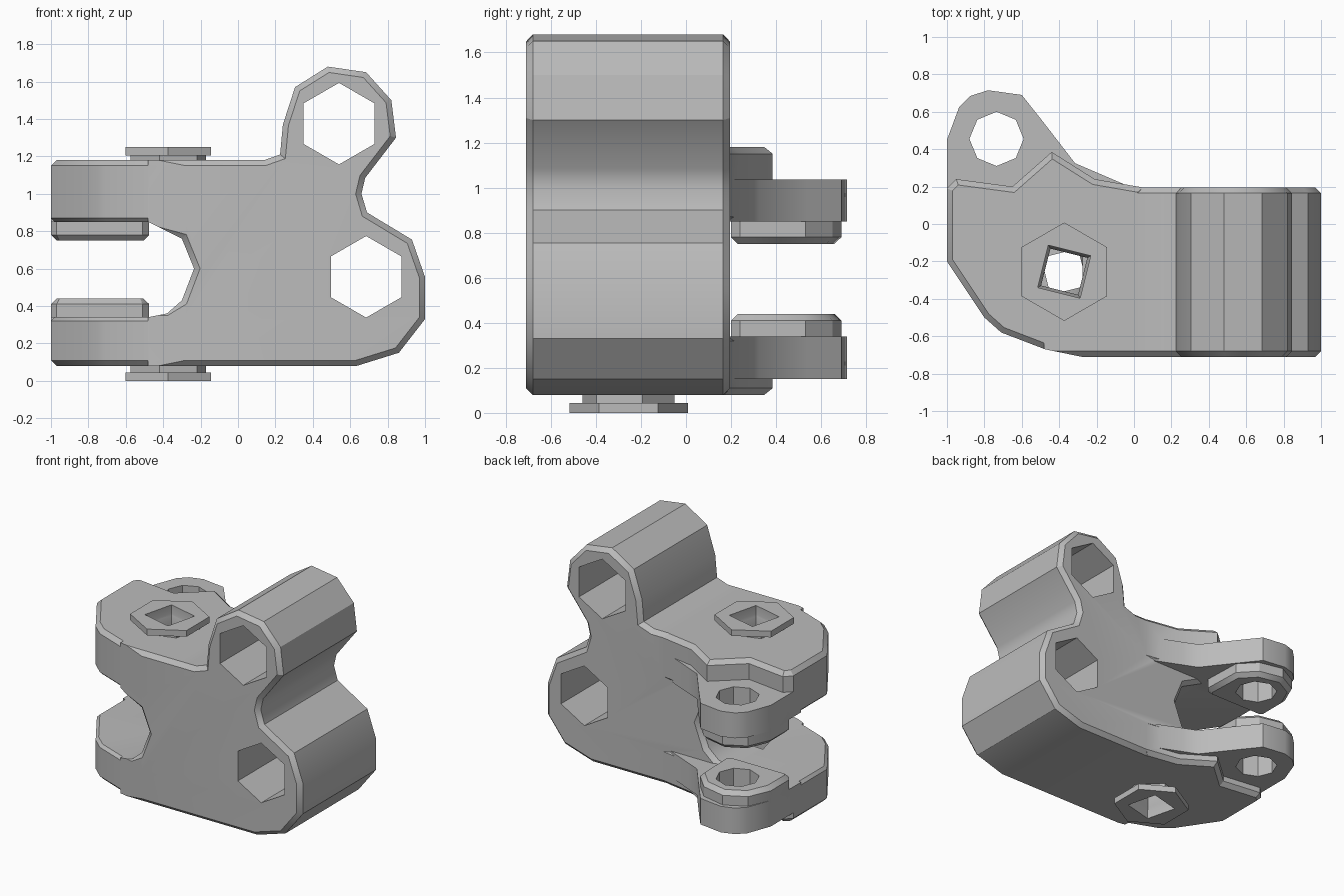
import bpy, bmesh, math
from mathutils import Vector

cube = bpy.data.objects.get("Cube")
if cube:
    bpy.data.objects.remove(cube, do_unlink=True)

grey = bpy.data.materials.new("plain grey")
grey.use_nodes = True
grey.diffuse_color = (0.5, 0.5, 0.5, 1)
grey.node_tree.nodes["Principled BSDF"].inputs["Base Color"].default_value = grey.diffuse_color


def inset(pts, d):
    """Mitred inward offset of a closed outline."""
    area = sum(a[0] * b[1] - b[0] * a[1] for a, b in zip(pts, pts[1:] + pts[:1]))
    side = 1 if area > 0 else -1
    out = []
    for i, p in enumerate(pts):
        p = Vector(p)
        u = (p - Vector(pts[i - 1])).normalized()
        v = (Vector(pts[(i + 1) % len(pts)]) - p).normalized()
        n = Vector((-u.y - v.y, u.x + v.x)) * side
        out.append(p + n * (d / (1 + u.dot(v))))
    return out


def prism(name, pts, rings, axis="z"):
    """Stack of (position, inset) rings of one outline, capped at both ends."""
    bm = bmesh.new()
    loops = []
    for pos, d in rings:
        ring = inset(pts, d)
        loops.append([bm.verts.new((p.x, p.y, pos) if axis == "z" else (p.x, pos, p.y)) for p in ring])
    n = len(pts)
    for a, b in zip(loops, loops[1:]):
        for i in range(n):
            j = (i + 1) % n
            bm.faces.new((a[i], a[j], b[j], b[i]))
    bm.faces.new(loops[0])
    bm.faces.new(loops[-1])
    bmesh.ops.recalc_face_normals(bm, faces=bm.faces)
    mesh = bpy.data.meshes.new(name)
    bm.to_mesh(mesh)
    bm.free()
    mesh.materials.append(grey)
    obj = bpy.data.objects.new(name, mesh)
    bpy.context.collection.objects.link(obj)
    return obj


def combine(target, others, operation, keep=False):
    for other in others:
        mod = target.modifiers.new("join", "BOOLEAN")
        mod.operation, mod.object, mod.solver = operation, other, "EXACT"
        bpy.context.view_layer.objects.active = target
        bpy.ops.object.modifier_apply(modifier=mod.name)
        if not keep:
            bpy.data.objects.remove(other, do_unlink=True)


def ngon(x, y, r, n, turn):
    return [(x + r * math.cos(turn + math.tau * i / n), y + r * math.sin(turn + math.tau * i / n))
            for i in range(n)]


B = 0.03
TOP, BOTTOM, BACK, FRONT = 1.18, 0.08, 0.195, -0.71

# Main block with the two tube lobes and the rounded slot end
block_outline = [
    (-0.48, TOP), (0.14, TOP), (0.225, 1.21), (0.24, 1.37), (0.305, 1.57), (0.48, 1.68),
    (0.685, 1.65), (0.82, 1.5), (0.845, 1.3), (0.68, 1.085), (0.66, 1.0), (0.69, 0.9),
    (0.93, 0.755), (1.0, 0.555), (1.0, 0.33), (0.86, 0.15), (0.635, BOTTOM), (-0.48, BOTTOM),
    (-0.48, 0.34), (-0.38, 0.36), (-0.3, 0.43), (-0.235, 0.6), (-0.3, 0.76), (-0.48, 0.85)]
body = prism("clamp_body", block_outline,
             [(FRONT, B), (FRONT + B, 0), (BACK - B, 0), (BACK, B)], "y")
corner = prism("corner_cutter", [(-0.28, -0.71), (-0.67, -0.63), (-0.67, -0.9), (-0.28, -0.9)],
               [(0, 0), (1.5, 0)])
combine(body, [corner], "DIFFERENCE")

# Arms, ears and raised pads, above and below the slot
arm_outline = [(0.05, BACK), (-0.21, 0.24), (-0.44, 0.385), (-0.65, 0.2), (-0.95, 0.24), (-1, 0.19),
               (-1, -0.2), (-0.8, -0.5), (-0.71, -0.58), (-0.475, -0.67), (-0.28, -0.71), (0.05, -0.7)]
ear_outline = [(0, 0.19), (-0.21, 0.28), (-0.315, 0.325), (-0.485, 0.545), (-0.6, 0.69), (-0.78, 0.715),
               (-0.875, 0.685), (-0.935, 0.625), (-1, 0.45), (-1, 0.1), (-0.4, 0.05)]
pad_outline = [(-0.475, 0.24), (-0.485, 0.53), (-0.6, 0.65), (-0.78, 0.69), (-0.93, 0.61),
               (-1, 0.45), (-1, 0.24), (-0.97, 0.2), (-0.51, 0.2)]
for outer, inner, ear_top, pad in ((TOP, 0.85, 1.035, 0.75), (BOTTOM, 0.34, 0.15, 0.44)):
    s = 1 if outer > inner else -1
    arm = prism("arm", arm_outline, [(inner, 0.02), (inner + s * 0.02, 0), (outer - s * B, 0), (outer, B)])
    ear = prism("ear", ear_outline, [(inner, 0), (ear_top, 0)])
    boss = prism("pad", pad_outline, [(pad, B), (pad + s * B, 0), (inner + s * 0.05, 0)])
    combine(body, [arm, ear, boss], "UNION")

# Hexagonal tube bores and the octagonal pivot hole
bores = [prism("bore", ngon(x, z, 0.218, 6, math.pi / 2), [(-1, 0), (1, 0)], "y")
         for x, z in ((0.54, 1.375), (0.685, 0.556))]
bores.append(prism("pivot", ngon(-0.735, 0.455, 0.145, 8, 0), [(-0.2, 0), (1.5, 0)]))
combine(body, bores, "DIFFERENCE")

# Hexagonal collars on short necks, with tapered square sockets through the arms
parts = [body]
NX, NY = -0.373, -0.255
for name, face, end, turn in (("upper_collar", TOP, 1.25, 0.54), ("lower_collar", BOTTOM, 0.0, -0.54)):
    s = 1 if end > face else -1
    collar = prism(name, ngon(NX, NY, 0.263, 6, math.pi / 2), [(end - s * 0.045, 0), (end, 0)])
    neck = prism("neck", ngon(NX, NY, 0.21, 6, 0.3), [(face - s * 0.01, 0), (end - s * 0.02, 0)])
    combine(collar, [neck], "UNION")
    socket = prism("socket", ngon(NX, NY, 0.165, 4, turn),
                   [(end + s * 0.05, 0), (end - s * 0.06, 0), (end - s * 0.12, 0.015), (end - s * 0.55, 0.015)])
    combine(collar, [socket], "DIFFERENCE", keep=True)
    combine(body, [socket], "DIFFERENCE")
    parts.append(collar)

# Soft shading only across shallow bends
for obj in parts:
    bpy.ops.object.select_all(action="DESELECT")
    obj.select_set(True)
    bpy.context.view_layer.objects.active = obj
    bpy.ops.object.shade_smooth_by_angle(angle=math.radians(31))
